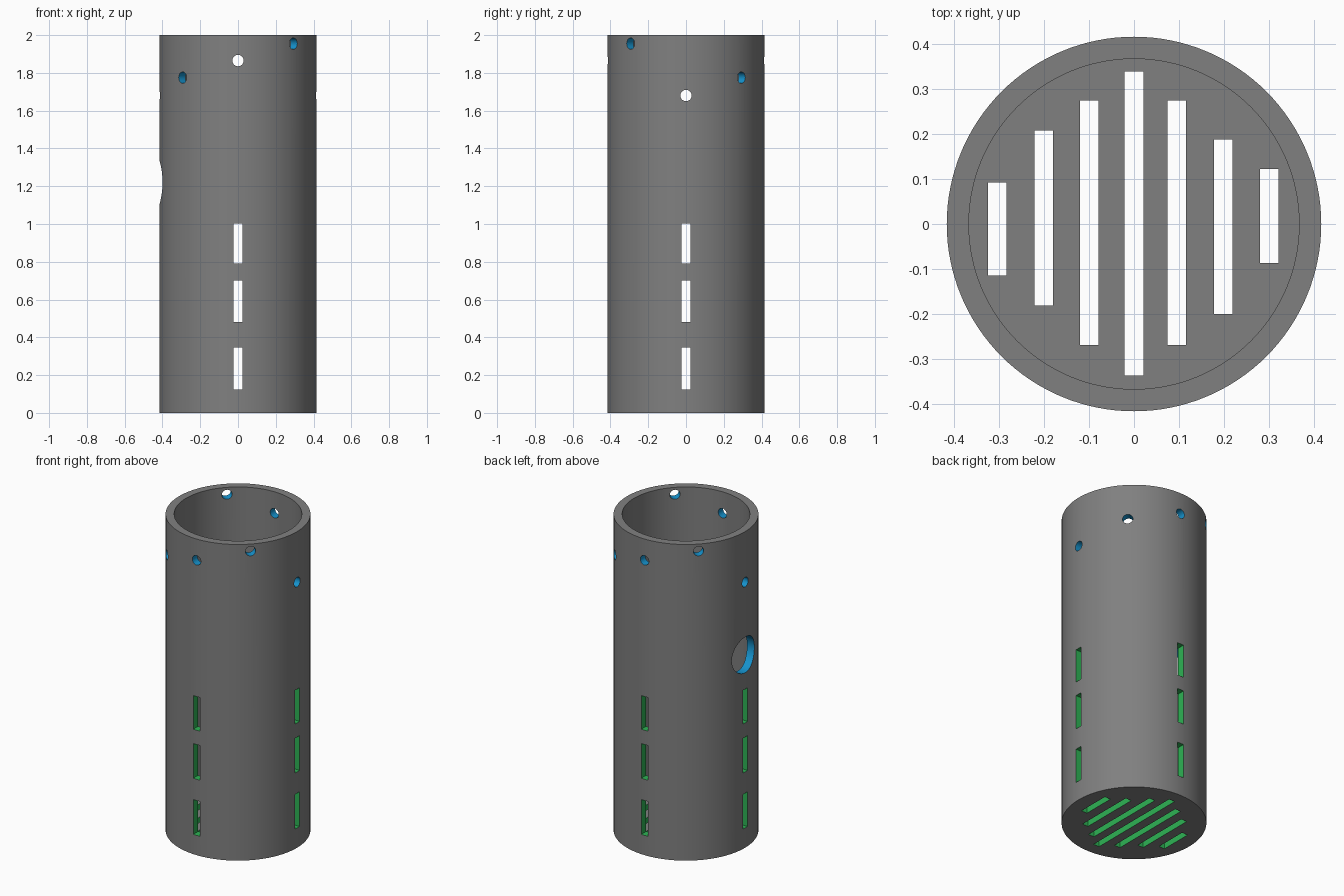
import bpy, bmesh, math
from mathutils import Matrix, Vector

if "Cube" in bpy.data.objects:
    bpy.data.objects.remove(bpy.data.objects["Cube"])

R_OUT, R_IN, HEIGHT, FLOOR = 0.415, 0.366, 2.0, 0.05


def material(name, rgb):
    m = bpy.data.materials.new(name)
    m.diffuse_color = (*rgb, 1)
    m.use_nodes = True
    m.node_tree.nodes["Principled BSDF"].inputs["Base Color"].default_value = m.diffuse_color
    return m


GREY = material("grey shell", (0.216, 0.216, 0.216))
BLUE = material("blue hole wall", (0.008, 0.29, 0.61))
GREEN = material("green slot wall", (0.027, 0.45, 0.09))


def to_object(name, bm, mat):
    bmesh.ops.recalc_face_normals(bm, faces=bm.faces)
    mesh = bpy.data.meshes.new(name)
    bm.to_mesh(mesh)
    bm.free()
    mesh.materials.append(mat)
    ob = bpy.data.objects.new(name, mesh)
    bpy.context.collection.objects.link(ob)
    return ob


def add_box(bm, center, size, turn=0):
    mat = Matrix.Rotation(turn, 4, 'Z') @ Matrix.Translation(center) @ Matrix.Diagonal((*size, 1))
    bmesh.ops.create_cube(bm, size=1, matrix=mat)


def add_drill(bm, turn, z, r, segments):
    mat = (Matrix.Rotation(turn, 4, 'Z') @ Matrix.Translation((0.4, 0, z))
           @ Matrix.Rotation(math.pi / 2, 4, 'Y'))
    bmesh.ops.create_cone(bm, cap_ends=True, segments=segments, radius1=r, radius2=r,
                          depth=0.4, matrix=mat)


# Tube with a closed floor: lathed cup profile
bm = bmesh.new()
N = 128
profile = [(R_OUT, 0), (R_OUT, HEIGHT), (R_IN, HEIGHT), (R_IN, FLOOR)]
rings = [[bm.verts.new((r * math.cos(2 * math.pi * i / N), r * math.sin(2 * math.pi * i / N), z))
          for i in range(N)] for r, z in profile]
for a, b in zip(rings, rings[1:]):
    for i in range(N):
        j = (i + 1) % N
        bm.faces.new((a[i], a[j], b[j], b[i]))
bm.faces.new(rings[0])
bm.faces.new(rings[-1])
tube = to_object("slotted_tube", bm, GREY)

# Round holes: pairs spiralling down the rim, plus one large side port
bm = bmesh.new()
for angle, z in ((-45, 1.955), (90, 1.865), (45, 1.775), (0, 1.68)):
    for half in (0, 180):
        add_drill(bm, math.radians(angle + half), z, 0.03, 32)
add_drill(bm, math.pi, 1.22, 0.113, 64)
holes = to_object("hole_cutter", bm, BLUE)

# Slots: three rows on four sides, and a grille through the floor
bm = bmesh.new()
for quarter in range(4):
    for z0, z1 in ((0.125, 0.345), (0.48, 0.70), (0.79, 1.003)):
        add_box(bm, (0.4, 0, (z0 + z1) / 2), (0.3, 0.046, z1 - z0), quarter * math.pi / 2)
for x, y0, y1 in ((-0.303, -0.114, 0.092), (-0.2, -0.181, 0.207), (-0.099, -0.268, 0.274),
                  (0, -0.336, 0.338), (0.095, -0.268, 0.274), (0.198, -0.199, 0.187),
                  (0.3, -0.086, 0.122)):
    add_box(bm, (x, (y0 + y1) / 2, 0), (0.041, y1 - y0, 0.2))
slots = to_object("slot_cutter", bm, GREEN)

# Cut the openings, keeping each cutter's colour on the cut walls
for cutter in (holes, slots):
    mod = tube.modifiers.new(cutter.name, 'BOOLEAN')
    mod.operation = 'DIFFERENCE'
    mod.solver = 'EXACT'
    mod.material_mode = 'TRANSFER'
    mod.object = cutter
bpy.context.view_layer.update()
cut = bpy.data.meshes.new_from_object(tube.evaluated_get(bpy.context.evaluated_depsgraph_get()))
tube.modifiers.clear()
tube.data = cut
for cutter in (holes, slots):
    bpy.data.objects.remove(cutter)

# Smooth walls, sharp rims
bpy.context.view_layer.objects.active = tube
tube.select_set(True)
bpy.ops.object.shade_smooth_by_angle(angle=math.radians(30))
